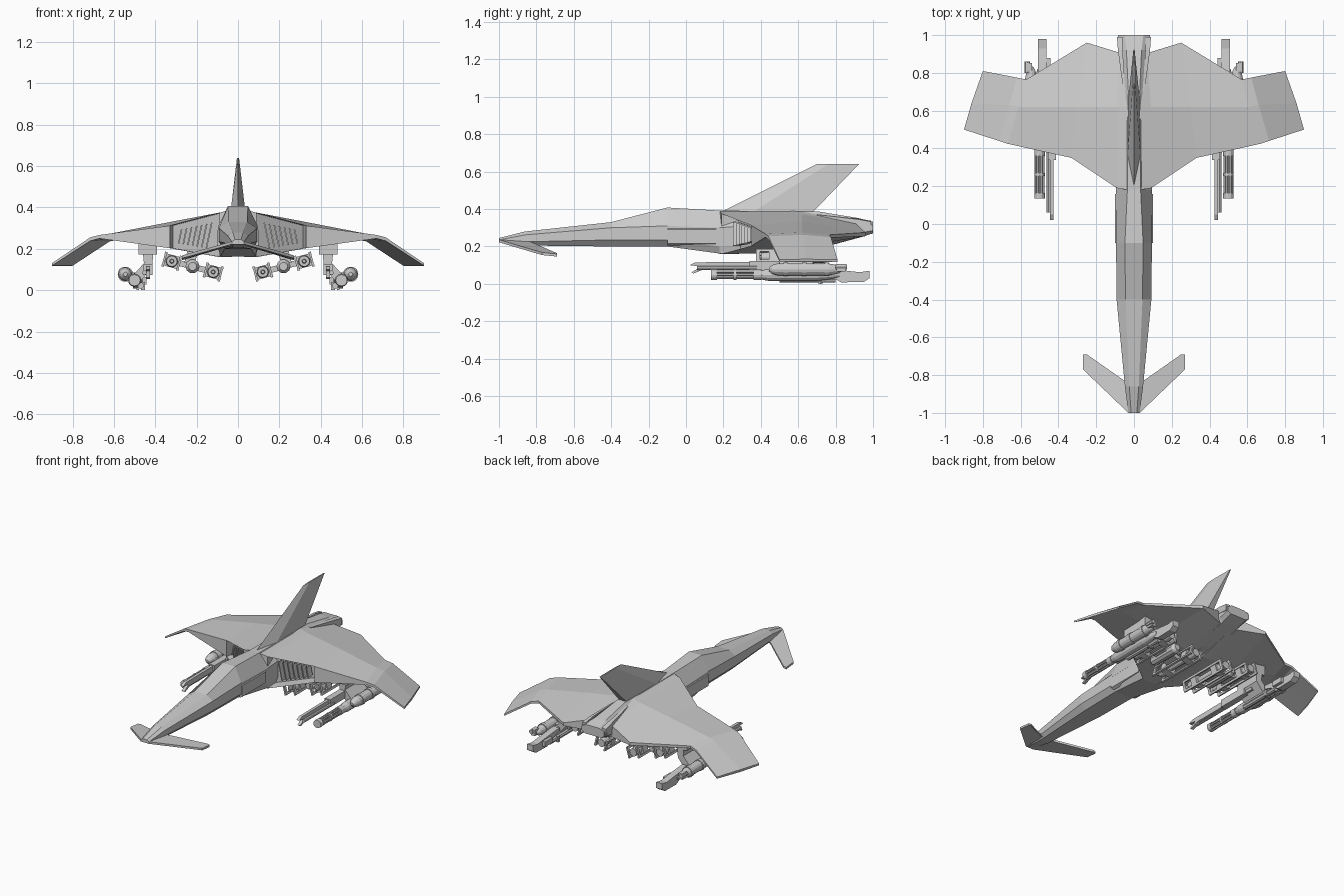
import bpy, bmesh
from math import pi, cos, sin, radians
from mathutils import Vector, Matrix


def finish(bm, name, mirror=True):
    bmesh.ops.recalc_face_normals(bm, faces=bm.faces)
    me = bpy.data.meshes.new(name)
    bm.to_mesh(me)
    bm.free()
    ob = bpy.data.objects.new(name, me)
    bpy.context.collection.objects.link(ob)
    if mirror:
        ob.modifiers.new("Mirror", 'MIRROR')
    return ob


def loft(bm, rings):
    """Skin closed rings of equal length and cap both ends."""
    rows = [[bm.verts.new(p) for p in r] for r in rings]
    n = len(rows[0])
    for a, b in zip(rows, rows[1:]):
        for i in range(n):
            j = (i + 1) % n
            bm.faces.new((a[i], a[j], b[j], b[i]))
    bm.faces.new(rows[0])
    bm.faces.new(rows[-1])
    return rows


def lathe(bm, prof, x, z, sides=12):
    """Turn a (y, radius) profile about an axis parallel to y."""
    loft(bm, [[(x + r * cos(2 * pi * i / sides), y, z + r * sin(2 * pi * i / sides))
               for i in range(sides)] for y, r in prof])


def box(bm, c, s, tilt=0):
    m = Matrix.Translation(c) @ Matrix.Rotation(radians(tilt), 4, 'Y') @ Matrix.Diagonal((*s, 1))
    bmesh.ops.create_cube(bm, size=1, matrix=m)


def plate(bm, outline, x, w):
    """Extrude a (y, z) outline sideways."""
    loft(bm, [[(x + d, y, z) for y, z in outline] for d in (-w / 2, w / 2)])


# Fuselage: y, top half width, top z, side half width, shoulder z, lower z, bottom half width, bottom z
bm = bmesh.new()
rings = []
for y, a, zt, w, zs, zl, b, zb in [
        (-1.0, .015, .245, .03, .235, .23, .02, .222),
        (-.86, .025, .28, .048, .262, .225, .03, .205),
        (-.40, .045, .33, .092, .30, .235, .06, .20),
        (-.10, .048, .408, .095, .31, .235, .065, .20),
        (.18, .035, .392, .095, .30, .20, .085, .162),
        (.55, .035, .388, .095, .33, .22, .085, .165),
        (.70, .03, .388, .07, .34, .23, .07, .19),
        (.92, .04, .352, .082, .32, .27, .06, .245),
        (1.0, .05, .332, .085, .315, .285, .06, .27)]:
    rings.append([(a, y, zt), (w, y, zs), (w, y, zl), (b, y, zb),
                  (-b, y, zb), (-w, y, zl), (-w, y, zs), (-a, y, zt)])
loft(bm, rings)
finish(bm, "fuselage", False)

# Raised panel on each side of the neck
bm = bmesh.new()
loft(bm, [[(.09, y, .30), (.1, y, .29), (.1, y, .215), (.08, y, .205)] for y in (-.10, .16)])
finish(bm, "neck_side_panel")

# Main wing with drooped tip; each section is leading edge, crest, trailing edge (x, y, top z, bottom z)
bm = bmesh.new()
secs = [[(.03, .18, .39, .16), (.03, .62, .388, .165), (.03, .90, .345, .24)],
        [(.09, .19, .375, .16), (.09, .62, .372, .165), (.07, .905, .325, .245)],
        [(.33, .35, .312, .203), (.30, .62, .335, .20), (.25, .96, .275, .255)],
        [(.67, .425, .267, .25), (.61, .62, .275, .248), (.57, .765, .262, .246)],
        [(.715, .44, .255, .238), (.66, .63, .262, .238), (.62, .775, .25, .236)],
        [(.90, .50, .13, .118), (.86, .64, .132, .116), (.80, .81, .13, .118)]]
rows = loft(bm, [[(x, y, t) for x, y, t, b in s] + [(x, y, b) for x, y, t, b in reversed(s)] for s in secs])
# Recessed air intake in the thick leading edge
mouth = next(f for f in bm.faces if set(f.verts) == {rows[1][0], rows[1][5], rows[2][0], rows[2][5]})
bmesh.ops.inset_individual(bm, faces=[mouth], thickness=.024)
floor = bmesh.ops.extrude_discrete_faces(bm, faces=[mouth])["faces"]
for v in floor[0].verts:
    v.co += Vector((-.015, .09, 0))
finish(bm, "wing")

# Intake slats
bm = bmesh.new()
for i in range(7):
    t = i / 6
    box(bm, (.14 + .14 * t, .275 + .09 * t, .265 - .005 * t), (.007, .045, .125 - .055 * t), -12)
finish(bm, "intake_slats")

# Vertical fin
bm = bmesh.new()
loft(bm, [[(0, .19, .385), (.035, .36, .385), (.028, .68, .385), (-.028, .68, .385), (-.035, .36, .385)],
          [(0, .70, .64), (.005, .76, .64), (.003, .925, .64), (-.003, .925, .64), (-.005, .76, .64)]])
finish(bm, "tail_fin", False)

# Rear fairing beside the fin
bm = bmesh.new()
loft(bm, [[(.045, .70, .372), (.055, .70, .37), (.055, .70, .33), (.045, .70, .33)],
          [(.06, .92, .35), (.085, .92, .345), (.085, .92, .30), (.06, .92, .30)],
          [(.06, .99, .337), (.09, .99, .332), (.09, .99, .29), (.06, .99, .29)]])
finish(bm, "rear_fairing")

# Nose canards, swept back and drooped
bm = bmesh.new()
can = [(.0, -1.0, .236), (.03, -1.0, .236), (.27, -.77, .168), (.27, -.69, .160), (.25, -.69, .164), (.05, -.83, .225), (0, -.83, .23)]
loft(bm, [[(x, y, z + d) for x, y, z in can] for d in (0, -.014)])
finish(bm, "nose_canard")

# Inner launchers: two clawed pods per side on a tilted crossbar
TILT = -15
bm = bmesh.new()
for px, pz in ((.12, .088), (.32, .14)):
    lathe(bm, [(.40, .014), (.40, .026), (.45, .03), (.47, .022), (.64, .022), (.66, .03), (.74, .026), (.74, .014)], px, pz)
    lathe(bm, [(.375, .008), (.42, .014)], px, pz, 8)
    for y in (.47, .66):
        box(bm, (px, y, pz), (.075, .05, .06), TILT)
    R = Matrix.Rotation(radians(TILT), 3, 'Y')
    for sx in (-1, 1):
        for sz in (-1, 1):
            o = R @ Vector((sx * .037, 0, sz * .03))
            box(bm, (px + o.x, .56, pz + o.z), (.012, .37, .014), TILT)
        o = R @ Vector((sx * .037, 0, 0))
        for y in (.385, .735):
            box(bm, (px + o.x, y, pz + o.z), (.01, .02, .06), TILT)
finish(bm, "inner_launcher_pods")

bm = bmesh.new()
box(bm, (.22, .56, .114), (.16, .10, .028), TILT)
lathe(bm, [(.44, .02), (.46, .034), (.66, .034), (.68, .02)], .22, .115, 10)
box(bm, (.225, .56, .165), (.05, .16, .08), TILT)
finish(bm, "inner_launcher_pylon")

# Outer pylon: wing bracket and kinked arm
bm = bmesh.new()
box(bm, (.437, .58, .21), (.09, .20, .075))
loft(bm, [[(.41, y, .18), (.46, y, .18), (.455, y, .13), (.50, y, .08), (.465, y, .05), (.415, y, .11)]
          for y in (.50, .68)])
box(bm, (.52, .62, .075), (.09, .10, .03), -25)
finish(bm, "outer_pylon")

# Long rail gun
bm = bmesh.new()
plate(bm, [(.03, .062), (.04, .055), (.10, .08), (.62, .08), (.62, .12), (.05, .115), (.02, .10), (.08, .092)], .435, .02)
box(bm, (.435, .45, .098), (.042, .22, .05))
lathe(bm, [(.06, .011), (.38, .011)], .452, .085, 8)
finish(bm, "rail_gun")

# Rotary cannon with barrel cluster
bm = bmesh.new()
gx, gz = .50, .048
for i in range(6):
    a = i * pi / 3
    lathe(bm, [(.14, .007), (.42, .007)], gx + .019 * cos(a), gz + .019 * sin(a), 6)
lathe(bm, [(.16, .01), (.40, .01)], gx, gz, 8)
for y0, y1 in ((.135, .165), (.255, .27), (.36, .40)):
    lathe(bm, [(y0, .02), (y0, .028), (y1, .028), (y1, .02)], gx, gz)
lathe(bm, [(.40, .024), (.44, .032), (.70, .032), (.78, .022), (.82, .012)], gx, gz)
finish(bm, "rotary_cannon")

# Ammunition drum and its end clamps
bm = bmesh.new()
lathe(bm, [(.445, .010), (.46, .024), (.49, .033), (.76, .033), (.81, .024), (.835, .010)], .545, .077, 14)
for y in (.52, .62, .74):
    lathe(bm, [(y, .03), (y, .037), (y + .025, .037), (y + .025, .03)], .545, .077, 14)
box(bm, (.555, .83, .085), (.03, .045, .04))
lathe(bm, [(.80, .014), (.86, .014)], .565, .09, 8)
finish(bm, "ammunition_drum")

# Hooked rear stock
bm = bmesh.new()
plate(bm, [(.70, .06), (.78, .035), (.83, .008), (.95, .01), (.98, .03), (.98, .07), (.93, .062), (.86, .07), (.70, .085)], .485, .045)
box(bm, (.47, .84, .045), (.055, .08, .035))
box(bm, (.46, .72, .02), (.02, .02, .04))
lathe(bm, [(.50, .008), (.50, .016), (.80, .016), (.80, .008)], .47, .022, 8)
box(bm, (.485, .715, .006), (.012, .012, .012))
finish(bm, "rear_stock")
